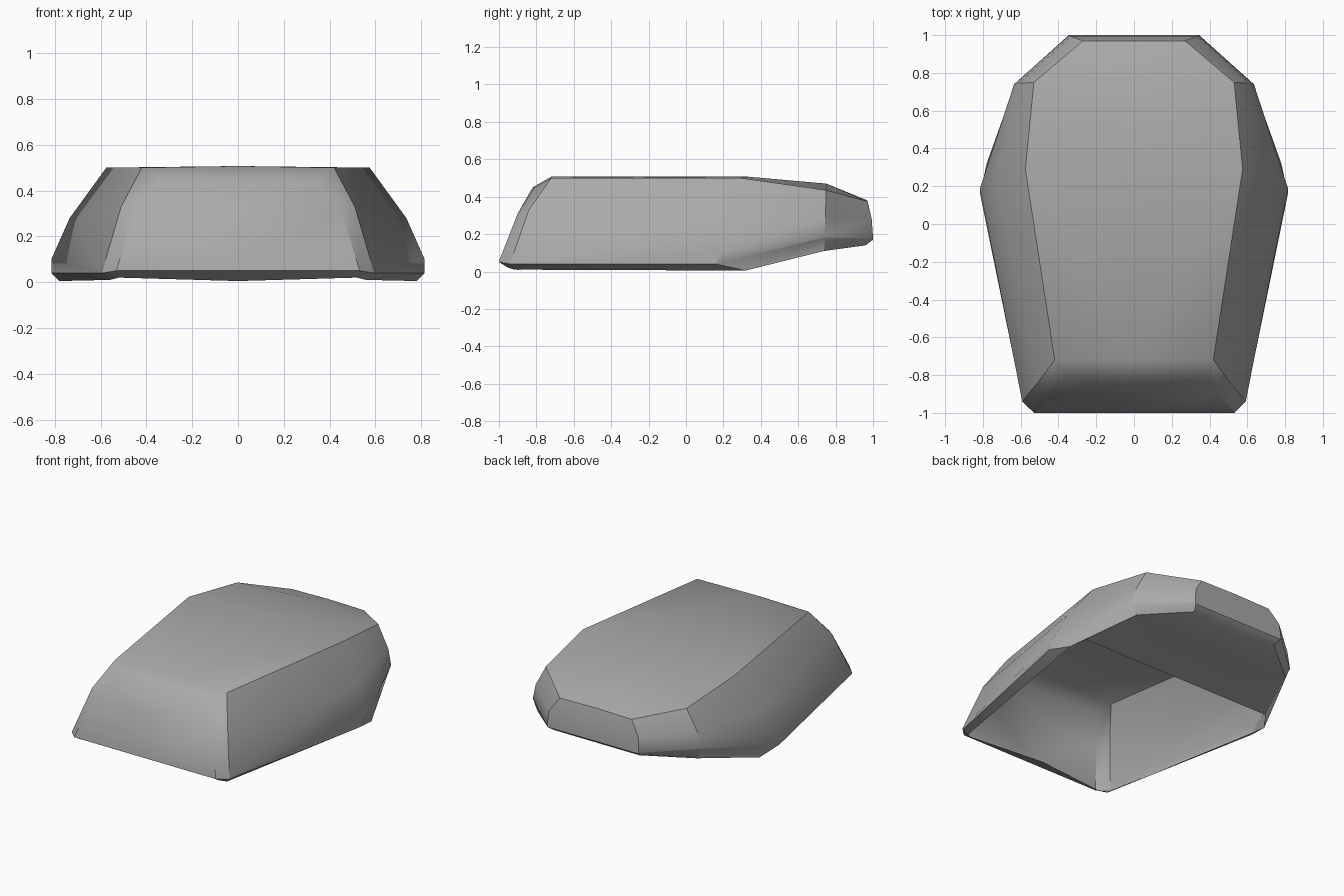
import bpy, bmesh

if "Cube" in bpy.data.objects:
    bpy.data.objects.remove(bpy.data.objects["Cube"], do_unlink=True)

# One grey for the whole shell
grey = bpy.data.materials.new("mid_grey")
grey.use_nodes = True
colour = (0.4, 0.4, 0.4, 1)
grey.diffuse_color = colour
grey.node_tree.nodes["Principled BSDF"].inputs["Base Color"].default_value = colour

# Half rings from the front centre to the back centre, lowest first:
# front centre, front edge, front corner, widest point, rear corner, tail, tail centre
RINGS = [
    [(0, -.88, .005), (.52, -.95, .02), (.56, -.92, .01), (.78, .32, .005),
     (.6, .74, .11), (.32, .96, .14), (0, .96, .14)],
    [(0, -1, .05), (.53, -1, .05), (.59, -.94, .04), (.815, .16, .04),
     (.63, .74, .18), (.34, 1, .17), (0, 1, .17)],
    [(0, -1, .055), (.53, -1, .055), (.592, -.938, .05), (.815, .19, .1),
     (.635, .74, .185), (.345, 1, .18), (0, 1, .18)],
    [(0, -.9, .31), (.45, -.9, .31), (.51, -.84, .33), (.735, .235, .28),
     (.61, .745, .29), (.335, .993, .28), (0, .993, .28)],
    [(0, -.82, .45), (.34, -.81, .45), (.42, -.72, .5), (.575, .29, .5),
     (.53, .75, .435), (.27, .97, .375), (0, .97, .38)],
]

bm = bmesh.new()


def face(points):
    verts = []
    for v in points:
        if v not in verts:
            verts.append(v)
    bm.faces.new(verts)


# Side walls lofted through the rings
rings = [[bm.verts.new(p) for p in ring] for ring in RINGS]
for low, high in zip(rings, rings[1:]):
    for i in range(len(low) - 1):
        face((low[i], low[i + 1], high[i + 1], high[i]))

# Gently crowned roof
front, edge, corner, wide, rear, tail, end = rings[-1]
roof_front, roof_wide, roof_rear = [
    bm.verts.new(p) for p in ((0, -.72, .507), (0, .33, .507), (0, .75, .47))]
face((front, edge, corner, roof_front))
face((roof_front, corner, wide, roof_wide))
face((roof_wide, wide, rear, roof_rear))
face((roof_rear, rear, tail, end))

# Floor plate under the rear, open ahead of it
wide, rear, tail, end = rings[0][3:]
lip = bm.verts.new((.72, .4, .04))
lip_mid = bm.verts.new((0, .4, .04))
floor_mid = bm.verts.new((0, .74, .11))
face((wide, lip, rear))
face((lip, lip_mid, floor_mid, rear))
face((rear, floor_mid, end, tail))

# Mirror across the centre plane
bmesh.ops.mirror(bm, geom=bm.verts[:] + bm.edges[:] + bm.faces[:],
                 axis="X", merge_dist=.001)
bmesh.ops.remove_doubles(bm, verts=bm.verts[:], dist=.001)
bmesh.ops.recalc_face_normals(bm, faces=bm.faces[:])

mesh = bpy.data.meshes.new("shell")
bm.to_mesh(mesh)
bm.free()
mesh.materials.append(grey)
shell = bpy.data.objects.new("shell", mesh)
bpy.context.collection.objects.link(shell)

bpy.context.view_layer.objects.active = shell
shell.select_set(True)
bpy.ops.object.shade_smooth_by_angle(angle=.55)
